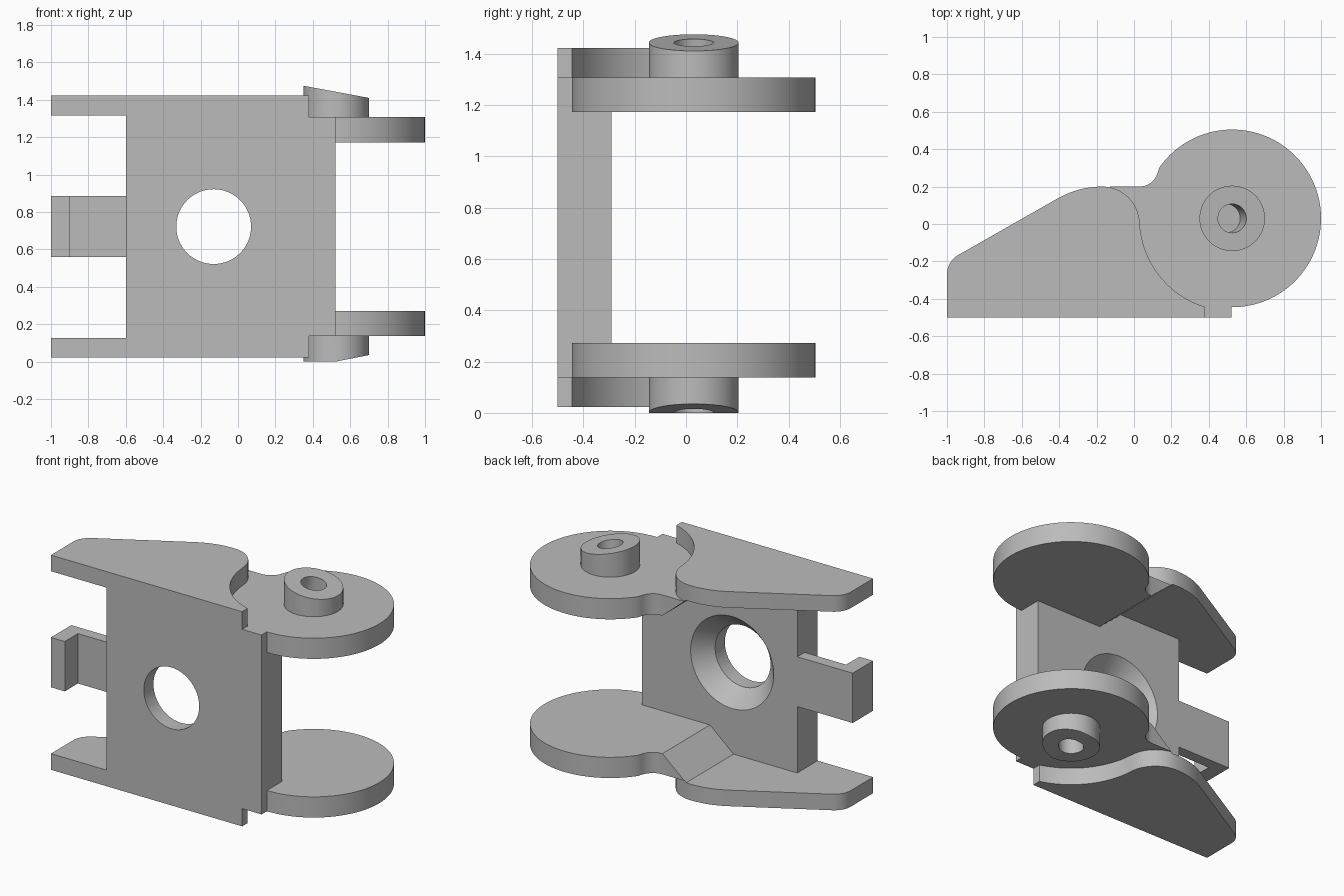
import bpy, bmesh
from math import cos, sin, radians, atan
from mathutils import Matrix, Vector

if "Cube" in bpy.data.objects:
    bpy.data.objects.remove(bpy.data.objects["Cube"], do_unlink=True)

grey = bpy.data.materials.new("plain grey")
grey.use_nodes = True
GREY = (0.5, 0.5, 0.5, 1)
grey.diffuse_color = GREY
grey.node_tree.nodes["Principled BSDF"].inputs["Base Color"].default_value = GREY

MID = 0.722                    # height of the mirror plane
HUB = (0.525, 0.03)            # disc and boss axis
DISC_IN, DISC_OUT = 1.172, 1.307
WING_IN, WING_OUT = 1.317, 1.422
FRONT, BACK = -0.5, -0.29      # plate faces


def finish(name, bm):
    bmesh.ops.recalc_face_normals(bm, faces=bm.faces)
    mesh = bpy.data.meshes.new(name)
    bm.to_mesh(mesh)
    bm.free()
    mesh.materials.append(grey)
    ob = bpy.data.objects.new(name, mesh)
    bpy.context.collection.objects.link(ob)
    return ob


def prism(name, outline, lo, hi, axis="z"):
    """Extrude an outline along z (outline in x, y) or along y (outline in x, z)."""
    bm = bmesh.new()
    place = (lambda u, v, h: (u, v, h)) if axis == "z" else (lambda u, v, h: (u, h, v))
    face = bm.faces.new([bm.verts.new(place(u, v, lo)) for u, v in outline])
    extruded = bmesh.ops.extrude_face_region(bm, geom=[face])["geom"]
    moved = [g for g in extruded if isinstance(g, bmesh.types.BMVert)]
    bmesh.ops.translate(bm, verts=moved, vec=Vector(place(0, 0, hi - lo)))
    return finish(name, bm)


def box(name, x0, x1, y0, y1, z0, z1):
    return prism(name, [(x0, y0), (x1, y0), (x1, y1), (x0, y1)], z0, z1)


def cone(name, r1, r2, depth, matrix):
    bm = bmesh.new()
    bmesh.ops.create_cone(bm, cap_ends=True, segments=64, radius1=r1, radius2=r2,
                          depth=depth, matrix=matrix)
    return finish(name, bm)


def arc(cx, cy, r, start, end, steps):
    angles = [radians(start + (end - start) * i / steps) for i in range(steps + 1)]
    return [(cx + r * cos(a), cy + r * sin(a)) for a in angles]


def combine(base, tool, operation):
    mod = base.modifiers.new("combine", "BOOLEAN")
    mod.operation, mod.solver, mod.object = operation, "EXACT", tool
    bpy.context.view_layer.objects.active = base
    bpy.ops.object.modifier_apply(modifier=mod.name)
    bpy.data.objects.remove(tool, do_unlink=True)


def make_ear(name):
    # wing outline: rounded tip, long slope, round shoulder, hollow around the disc
    wing = ([(-1, FRONT)] + arc(-0.88, -0.27, 0.12, 180, 120, 8)
            + arc(-0.17, -0.28, 0.48, 120, 90, 10) + arc(-0.17, 0, 0.2, 85, 5, 16)
            + arc(*HUB, 0.495, 183.5, 253, 24) + [(0.38, FRONT)])
    ear = prism(name, wing, DISC_IN, WING_OUT)
    # disc with the neck that joins it to the wing
    disc = ([(-0.17, 0.2), (0.03, 0.2)] + arc(0.03, 0.3, 0.1, -75, -15, 5)
            + arc(*HUB, 0.475, 145, -115, 72) + [(0.3, -0.4), (-0.17, -0.4)])
    combine(ear, prism("disc", disc, DISC_IN, DISC_OUT), "UNION")
    # hollow out the inner side, leaving a ramp between wing and disc
    ramp = [(-1.2, 1), (0.03, 1), (0.03, DISC_IN), (-0.14, WING_IN), (-1.2, WING_IN)]
    combine(ear, prism("ramp_cutter", ramp, -1, 1, "y"), "DIFFERENCE")
    return ear


def make_boss(name, profile):
    boss = cone(name, 0.175, 0.175, 3, Matrix.Translation((*HUB, MID)))
    combine(boss, prism("boss_profile", profile, -1, 1, "y"), "INTERSECT")
    return boss


# central plate, stepped where the ears overlap it
side = [(-0.6, 0), (-0.6, 0.67), (0.1, 0.67), (0.1, DISC_OUT - MID), (0.52, DISC_OUT - MID), (0.52, 0)]
outline = [(x, MID + h) for x, h in side[1:-1]] + [(x, MID - h) for x, h in side[-2:0:-1]]
bracket = prism("bracket", outline, FRONT, BACK, "y")

# hook on the side: thin arm and a tip turned to the front
combine(bracket, box("hook_arm", -0.95, -0.5, -0.365, BACK, 0.56, 0.885), "UNION")
combine(bracket, box("hook_tip", -1, -0.9, FRONT, BACK, 0.56, 0.885), "UNION")

# upper and lower ears
combine(bracket, make_ear("upper_ear"), "UNION")
lower = make_ear("lower_ear")
lower.data.transform(Matrix.Translation((0, 0, 2 * MID)) @ Matrix.Scale(-1, 4, (0, 0, 1)))
lower.data.flip_normals()
combine(bracket, lower, "UNION")

# bosses: the upper has a slanted top, the lower is half flat and half slanted
combine(bracket, make_boss("upper_boss", [(0.2, 1.25), (0.9, 1.25), (0.9, 1.373), (0.2, 1.503)]), "UNION")
combine(bracket, make_boss("lower_boss", [(0.2, 0.2), (0.2, 0), (0.52, 0), (0.9, 0.074), (0.9, 0.2)]), "UNION")

# blind holes in the bosses
tilt = Matrix.Rotation(atan(0.186), 4, "Y")
combine(bracket, cone("upper_hole", 0.077, 0.077, 0.36,
                      Matrix.Translation((*HUB, 1.443)) @ tilt), "DIFFERENCE")
combine(bracket, cone("lower_hole", 0.077, 0.077, 0.36, Matrix.Translation((*HUB, 0))), "DIFFERENCE")

# round window with a countersink at the back
turn = Matrix.Rotation(radians(-90), 4, "X")
combine(bracket, cone("window", 0.2, 0.2, 0.8,
                      Matrix.Translation((-0.13, -0.4, MID)) @ turn), "DIFFERENCE")
combine(bracket, cone("countersink", 0.19, 0.32, 0.143,
                      Matrix.Translation((-0.13, -0.3395, MID)) @ turn), "DIFFERENCE")

# clean up and shade
bm = bmesh.new()
bm.from_mesh(bracket.data)
bmesh.ops.dissolve_limit(bm, angle_limit=radians(0.5), verts=bm.verts, edges=bm.edges)
bm.to_mesh(bracket.data)
bm.free()
bpy.ops.object.select_all(action="DESELECT")
bracket.select_set(True)
bpy.context.view_layer.objects.active = bracket
bpy.ops.object.shade_smooth_by_angle(angle=radians(25))
